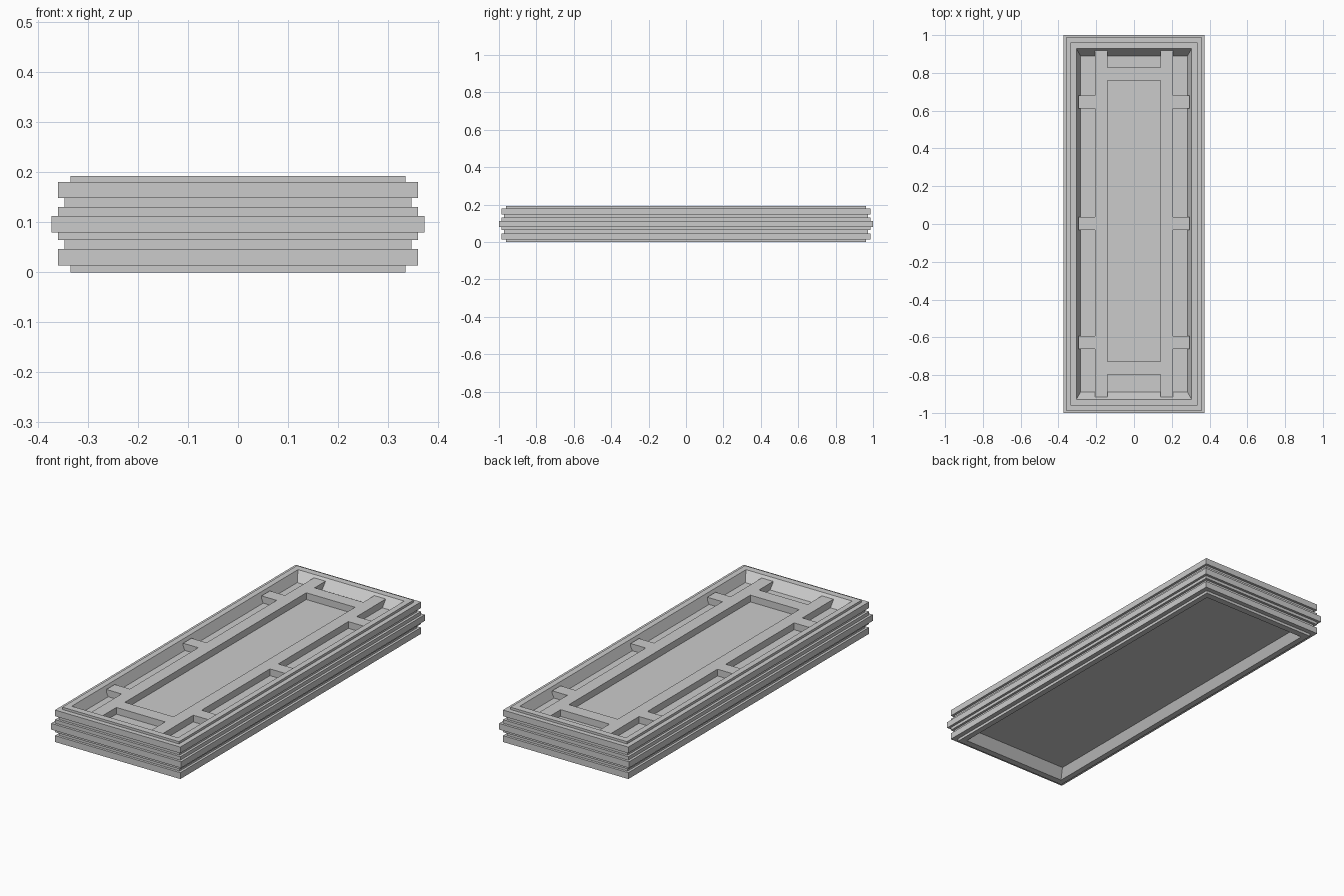
import bpy, bmesh

if "Cube" in bpy.data.objects:
    bpy.data.objects.remove(bpy.data.objects["Cube"])

# helper: axis-aligned box from its bounds
def box(name, x0, x1, y0, y1, z0, z1):
    bm = bmesh.new()
    bmesh.ops.create_cube(bm, size=1)
    for v in bm.verts:
        v.co = (x1 if v.co.x > 0 else x0, y1 if v.co.y > 0 else y0, z1 if v.co.z > 0 else z0)
    return finish(name, bm)

def finish(name, bm):
    bmesh.ops.recalc_face_normals(bm, faces=bm.faces)
    mesh = bpy.data.meshes.new(name)
    bm.to_mesh(mesh)
    bm.free()
    ob = bpy.data.objects.new(name, mesh)
    bpy.context.collection.objects.link(ob)
    return ob

# stepped tray: (half width, half length) rings lofted from underside panel to floor
layers = [(.335, 0, .014), (.36, .014, .047), (.347, .047, .065), (.36, .065, .08),
          (.373, .08, .112), (.36, .112, .13), (.347, .13, .148), (.36, .148, .18),
          (.335, .18, .192)]
rings = [(.283, .89, .047), (.305, .928, 0)]
for hw, z0, z1 in layers:
    rings += [(hw, hw + .627, z0), (hw, hw + .627, z1)]
rings += [(.305, .928, .192), (.283, .89, .145)]

bm = bmesh.new()
loops = [[bm.verts.new((sx * hx, sy * hy, z)) for sx, sy in ((-1, -1), (1, -1), (1, 1), (-1, 1))]
         for hx, hy, z in rings]
for a, b in zip(loops, loops[1:]):
    for i in range(4):
        j = (i + 1) % 4
        bm.faces.new((a[i], a[j], b[j], b[i]))
bm.faces.new(loops[0])
bm.faces.new(loops[-1])
finish("stepped_tray", bm)

# long rails and short side blocks, mirrored left and right
FLOOR, TOP = .143, .18
for side, s in (("left", -1), ("right", 1)):
    box(f"{side}_rail", *sorted((s * .14, s * .206)), -.915, .918, FLOOR, TOP)
    for i, y in enumerate((-.627, .002, .645)):
        box(f"{side}_block_{i + 1}", *sorted((s * .206, s * .293)), y - .034, y + .034, FLOOR, TOP)

# cross bars between the rails
box("front_cross_bar", -.14, .14, -.798, -.728, FLOOR, TOP)
box("back_cross_bar", -.14, .14, .76, .828, FLOOR, TOP)
